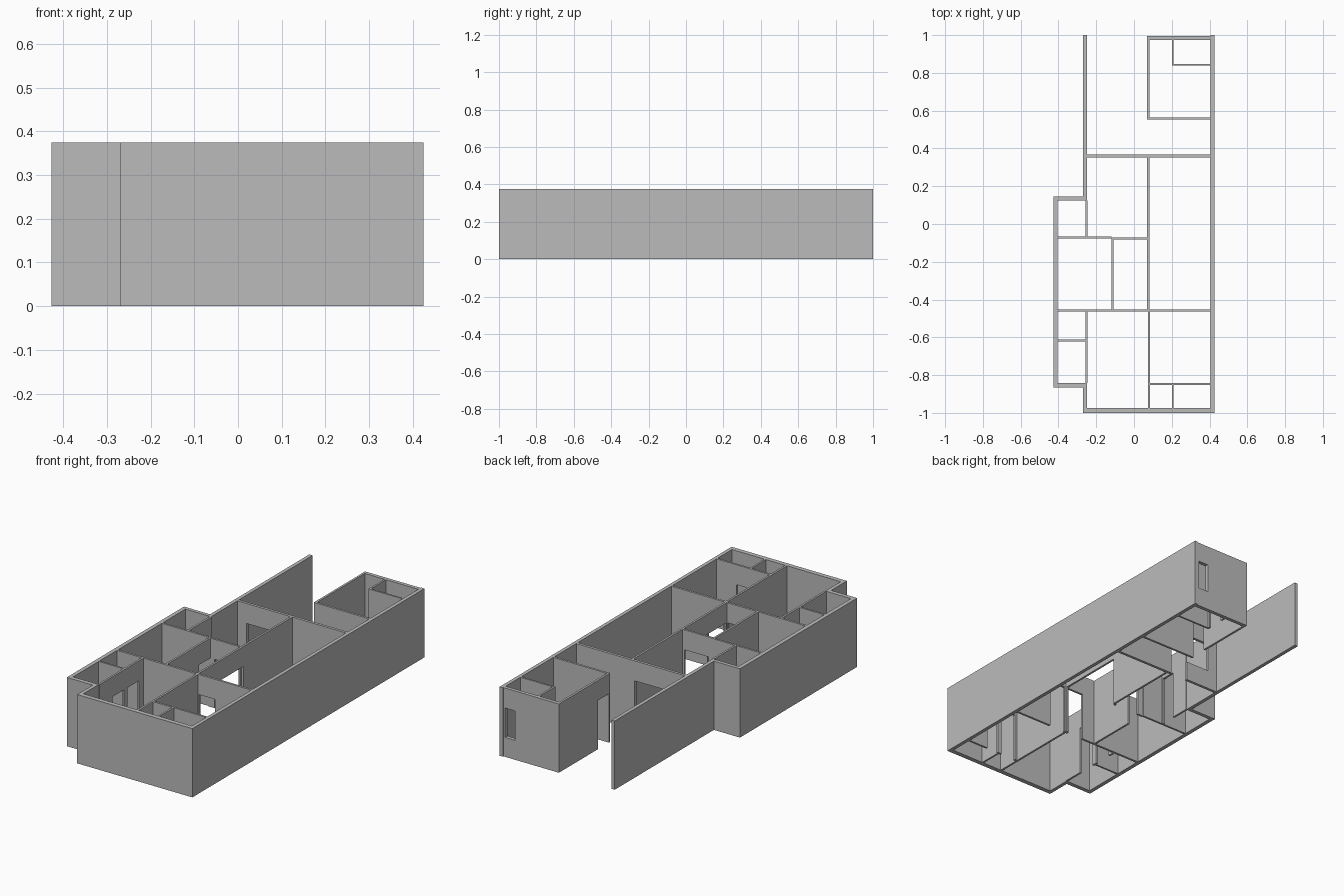
import bpy
import bmesh
from mathutils import Vector

cube = bpy.data.objects.get("Cube")
if cube:
    bpy.data.objects.remove(cube, do_unlink=True)

HEIGHT = 0.375   # wall height
HEAD = 0.266     # top of doors and windows
SILL = 0.106     # bottom of windows

grey = bpy.data.materials.new("plaster_grey")
grey.use_nodes = True
colour = (0.5, 0.5, 0.5, 1)
grey.diffuse_color = colour
grey.node_tree.nodes["Principled BSDF"].inputs["Base Color"].default_value = colour


def wall(name, axis, start, end, low, high, openings=()):
    """Wall along axis from start to end, low..high across.
    Openings are (from, to, bottom) and all reach up to HEAD."""
    cuts = {start, end}
    levels = {0, HEIGHT}
    for a, b, bottom in openings:
        cuts |= {a, b}
        levels |= {bottom, HEAD}
    cuts, levels = sorted(cuts), sorted(levels)

    def place(along, z):
        return (along, low, z) if axis == "x" else (low, along, z)

    bm = bmesh.new()
    grid = {(u, z): bm.verts.new(place(u, z)) for u in cuts for z in levels}
    for u0, u1 in zip(cuts, cuts[1:]):
        for z0, z1 in zip(levels, levels[1:]):
            u, z = (u0 + u1) / 2, (z0 + z1) / 2
            if any(a < u < b and bottom < z < HEAD for a, b, bottom in openings):
                continue
            bm.faces.new([grid[u0, z0], grid[u1, z0], grid[u1, z1], grid[u0, z1]])
    bmesh.ops.delete(bm, geom=[v for v in bm.verts if not v.link_faces], context="VERTS")

    # Thicken the elevation into a solid wall
    result = bmesh.ops.extrude_face_region(bm, geom=bm.faces[:], use_keep_orig=True)
    across = Vector((0, 1, 0)) if axis == "x" else Vector((1, 0, 0))
    moved = [g for g in result["geom"] if isinstance(g, bmesh.types.BMVert)]
    bmesh.ops.translate(bm, verts=moved, vec=across * (high - low))
    bmesh.ops.recalc_face_normals(bm, faces=bm.faces[:])
    bmesh.ops.dissolve_limit(bm, angle_limit=0.01, verts=bm.verts[:], edges=bm.edges[:])

    mesh = bpy.data.meshes.new(name)
    bm.to_mesh(mesh)
    bm.free()
    mesh.materials.append(grey)
    bpy.context.collection.objects.link(bpy.data.objects.new(name, mesh))


# Outer walls
wall("long_outer_wall", "y", -1, 1, 0.405, 0.425)
wall("front_outer_wall", "x", -0.27, 0.405, -1, -0.975)
wall("front_corner_wall", "y", -0.975, -0.865, -0.27, -0.25)
wall("bay_front_wall", "x", -0.405, -0.25, -0.865, -0.842)
wall("bay_outer_wall", "y", -0.865, 0.145, -0.427, -0.405)
wall("bay_back_wall", "x", -0.405, -0.25, 0.125, 0.145)
wall("terrace_side_wall", "y", 0.145, 1, -0.27, -0.25)
wall("terrace_house_wall", "x", -0.25, 0.405, 0.352, 0.367,
     [(-0.05, 0.053, 0), (-0.195, -0.05, SILL)])

# Back room with its small closet
wall("back_room_back_wall", "x", 0.07, 0.405, 0.975, 0.995, [(0.335, 0.395, SILL)])
wall("back_room_side_wall", "y", 0.553, 0.975, 0.07, 0.082, [(0.565, 0.66, 0)])
wall("back_room_front_wall", "x", 0.082, 0.405, 0.553, 0.565)
wall("back_closet_side_wall", "y", 0.838, 0.975, 0.2, 0.21, [(0.86, 0.95, 0)])
wall("back_closet_front_wall", "x", 0.21, 0.405, 0.838, 0.848)

# Middle partitions
wall("hall_side_wall", "y", -0.452, 0.352, 0.07, 0.081, [(-0.445, -0.07, 0)])
wall("bay_room_wall", "y", -0.067, 0.125, -0.257, -0.246, [(-0.06, 0.02, 0)])
wall("kitchen_left_wall", "x", -0.405, -0.12, -0.078, -0.067)
wall("kitchen_right_wall", "x", -0.11, 0.07, -0.082, -0.071, [(-0.085, 0.06, 0)])
wall("corridor_side_wall", "y", -0.452, -0.071, -0.12, -0.109, [(-0.18, -0.083, 0)])
wall("cross_wall", "x", -0.405, 0.405, -0.464, -0.452,
     [(-0.03, 0.065, 0), (0.09, 0.187, 0)])

# Front rooms, washrooms and closets
wall("washroom_side_wall", "y", -0.842, -0.464, -0.257, -0.246,
     [(-0.73, -0.63, 0), (-0.6, -0.5, 0)])
wall("washroom_divider", "x", -0.405, -0.257, -0.622, -0.612)
wall("front_room_divider", "y", -0.975, -0.464, 0.074, 0.085)
wall("front_closet_wall", "x", 0.085, 0.405, -0.853, -0.842,
     [(0.1, 0.19, 0), (0.215, 0.285, 0)])
wall("front_closet_divider", "y", -0.975, -0.853, 0.2, 0.21)
